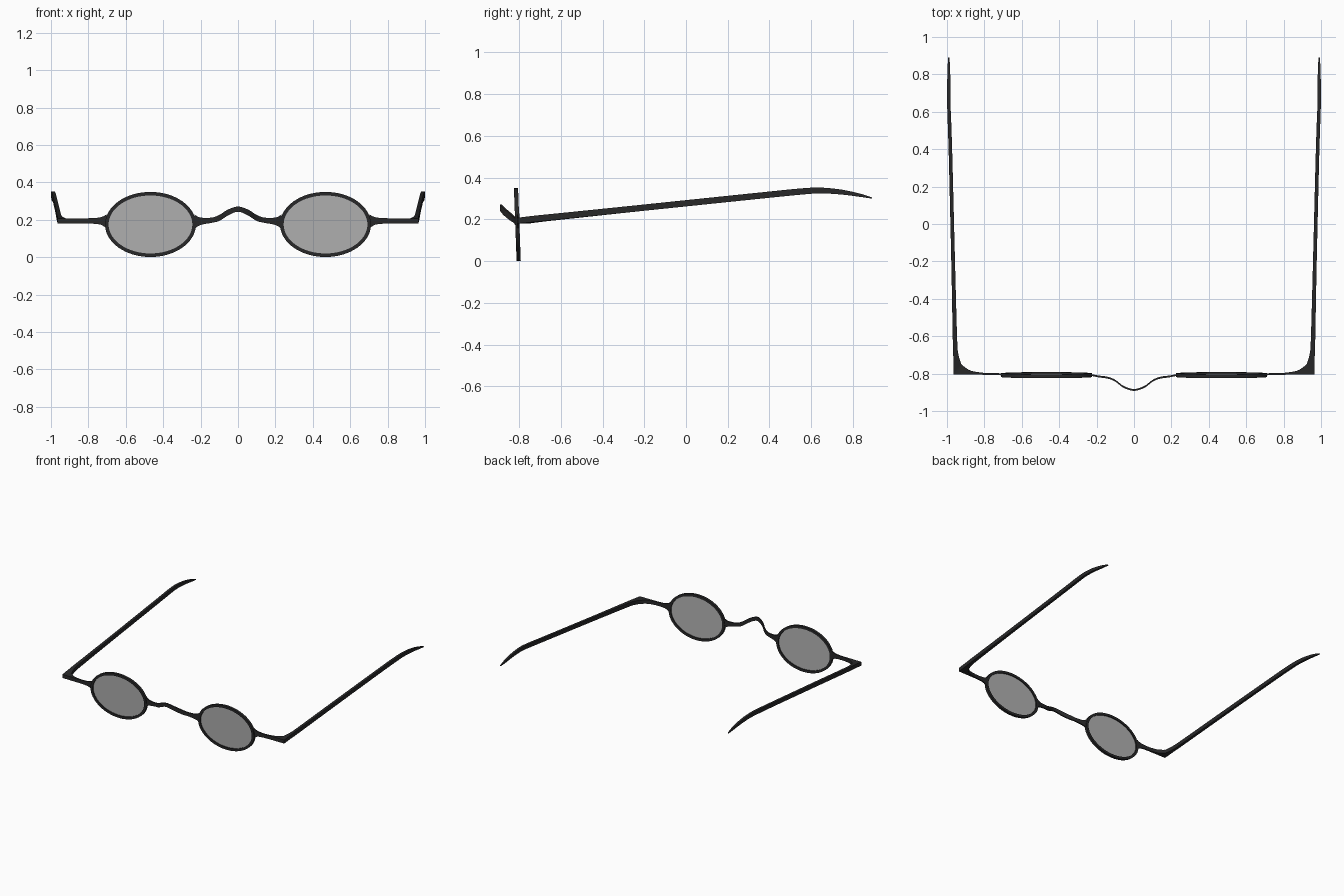
import bpy, bmesh, math

if "Cube" in bpy.data.objects:
    bpy.data.objects.remove(bpy.data.objects["Cube"])

TILT = 0.037          # lean of the lens plane (y per unit z)
LENS = (0.468, -0.808, 0.175)


def material(name, color):
    m = bpy.data.materials.new(name)
    m.diffuse_color = color
    m.use_nodes = True
    m.node_tree.nodes["Principled BSDF"].inputs["Base Color"].default_value = m.diffuse_color
    return m


black = material("black_frame", (0.021, 0.021, 0.022, 1))
tint = material("grey_lens", (0.44, 0.44, 0.44, 0.45))


def finish(name, bm, mat, mirror=True):
    bmesh.ops.recalc_face_normals(bm, faces=bm.faces)
    me = bpy.data.meshes.new(name)
    bm.to_mesh(me)
    bm.free()
    me.materials.append(mat)
    ob = bpy.data.objects.new(name, me)
    bpy.context.collection.objects.link(ob)
    if mirror:
        ob.modifiers.new("mirror", "MIRROR")
    bpy.ops.object.select_all(action='DESELECT')
    bpy.context.view_layer.objects.active = ob
    ob.select_set(True)
    bpy.ops.object.shade_smooth_by_angle(angle=math.radians(35))
    return ob


def spline(keys, steps=6):
    """Catmull-Rom resampling of tuples of numbers."""
    k = [keys[0]] + keys + [keys[-1]]
    out = []
    for a, b, c, d in zip(k, k[1:], k[2:], k[3:]):
        for s in range(steps):
            t = s / steps
            out.append(tuple(
                0.5 * (2*q + (r-p)*t + (2*p-5*q+4*r-w)*t*t + (3*q-p-3*r+w)*t**3)
                for p, q, r, w in zip(a, b, c, d)))
    return out + [keys[-1]]


def loft(rings, closed=False):
    """Skin a list of point rings, capping the ends unless closed."""
    bm = bmesh.new()
    vs = [[bm.verts.new(p) for p in ring] for ring in rings]
    n = len(vs[0])
    pairs = list(zip(vs, vs[1:])) + ([(vs[-1], vs[0])] if closed else [])
    for a, b in pairs:
        for i in range(n):
            j = (i + 1) % n
            bm.faces.new((a[i], a[j], b[j], b[i]))
    if not closed:
        bm.faces.new(vs[0])
        bm.faces.new(vs[-1])
    return bm


def lens_point(angle, rx, rz, dy):
    dz = rz * math.sin(angle)
    return (LENS[0] + rx * math.cos(angle), LENS[1] - dz * TILT + dy, LENS[2] + dz)


# Oval rims with a rectangular section
N = 64
angles = [2 * math.pi * i / N for i in range(N)]
finish("lens_rim", loft([[lens_point(a, 0.243, 0.174, -0.010),
                          lens_point(a, 0.243, 0.174, 0.010),
                          lens_point(a, 0.224, 0.155, 0.010),
                          lens_point(a, 0.224, 0.155, -0.010)] for a in angles],
                        closed=True), black)

# Tinted thin lenses
finish("lens", loft([[lens_point(a, 0.227, 0.158, dy) for a in angles]
                     for dy in (-0.002, 0.002)]), tint)

# Nose bridge: thin ribbon, keys are x, y, z, half height
half = [(0.0, -0.887, 0.257, 0.014), (0.055, -0.871, 0.238, 0.016),
        (0.10, -0.838, 0.210, 0.016), (0.14, -0.822, 0.198, 0.014),
        (0.19, -0.815, 0.193, 0.018), (0.215, -0.810, 0.191, 0.026),
        (0.232, -0.807, 0.188, 0.040)]
keys = [(-x, y, z, h) for x, y, z, h in half[:0:-1]] + half
finish("nose_bridge", loft([[(x, y - 0.005, z - h), (x, y + 0.005, z - h),
                             (x, y + 0.005, z + h), (x, y - 0.005, z + h)]
                            for x, y, z, h in spline(keys)]), black, mirror=False)

# End piece and temple: keys are outer x, y, inner x, y, z, half height
end = [(0.702, -0.810, 0.702, -0.799, 0.190, 0.040),
       (0.722, -0.808, 0.722, -0.798, 0.193, 0.025),
       (0.750, -0.807, 0.750, -0.797, 0.194, 0.017),
       (0.810, -0.806, 0.810, -0.795, 0.194, 0.014),
       (0.890, -0.805, 0.878, -0.782, 0.194, 0.014),
       (0.965, -0.804, 0.923, -0.750, 0.194, 0.014)]
temple = [(0.965, -0.804, 0.923, -0.750, 0.194, 0.014),
          (0.966, -0.720, 0.940, -0.690, 0.203, 0.015),
          (0.969, -0.620, 0.946, -0.600, 0.213, 0.015),
          (0.977, -0.200, 0.957, -0.200, 0.256, 0.015),
          (0.990, 0.350, 0.971, 0.350, 0.313, 0.015),
          (0.996, 0.540, 0.977, 0.540, 0.332, 0.015),
          (0.999, 0.640, 0.981, 0.640, 0.338, 0.014),
          (0.999, 0.740, 0.982, 0.740, 0.331, 0.012),
          (0.997, 0.830, 0.983, 0.830, 0.316, 0.008),
          (0.994, 0.890, 0.987, 0.890, 0.302, 0.003)]
path = spline(end) + spline(temple)[1:]
finish("temple_arm", loft([[(ox, oy, z - h), (ix, iy, z - h),
                            (ix, iy, z + h), (ox, oy, z + h)]
                           for ox, oy, ix, iy, z, h in path]), black)
